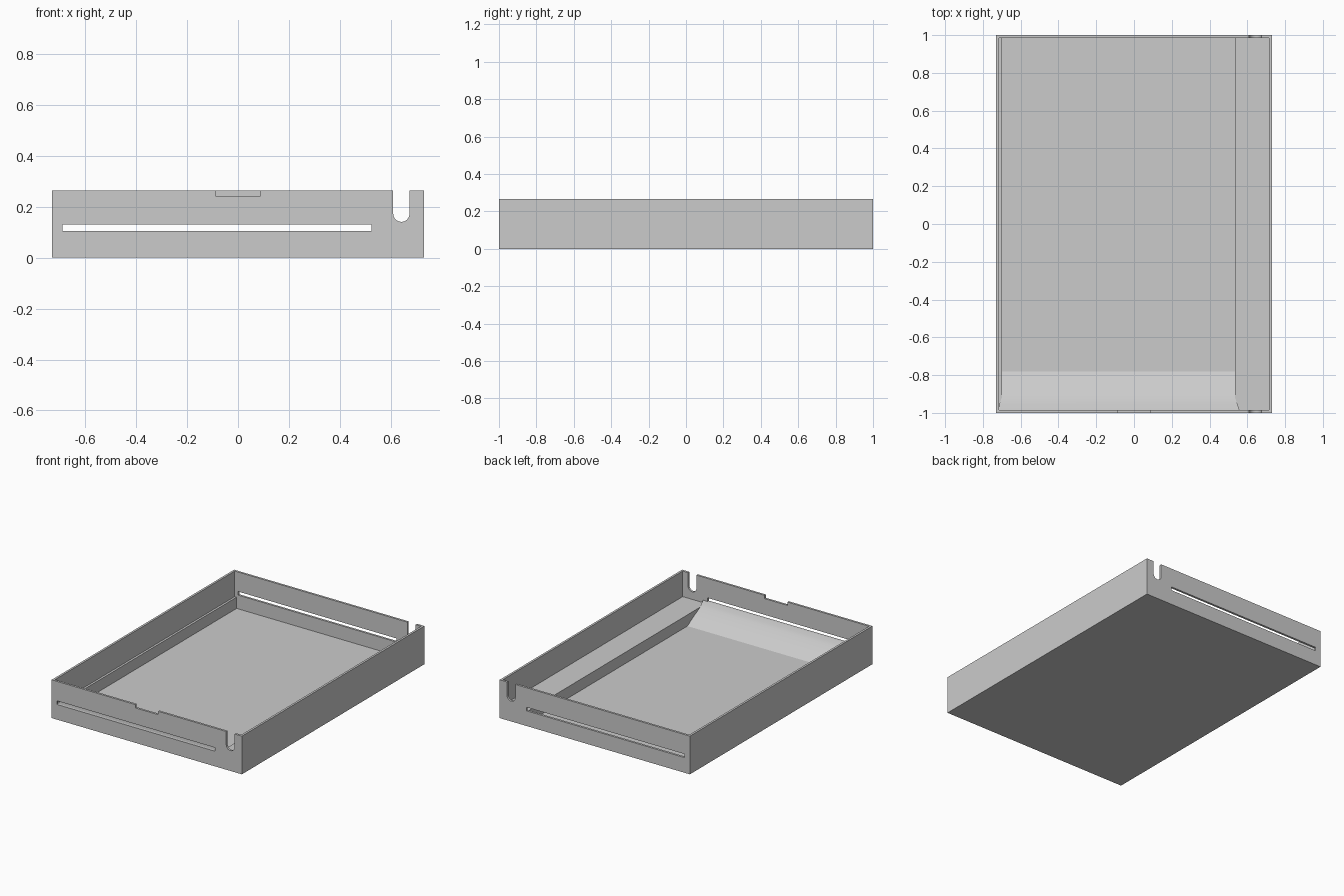
import bpy, bmesh, math

if "Cube" in bpy.data.objects:
    bpy.data.objects.remove(bpy.data.objects["Cube"])

grey = bpy.data.materials.new("light_grey")
grey.use_nodes = True
colour = (0.6, 0.6, 0.6, 1)
grey.diffuse_color = colour
grey.node_tree.nodes["Principled BSDF"].inputs["Base Color"].default_value = colour

HALF_X, HALF_Y, HEIGHT = 0.73, 1.0, 0.265
WALL, FLOOR, LEDGE = 0.015, 0.01, 0.088
POCKET_LEFT, POCKET_RIGHT = -0.70, 0.535
IN_X, IN_Y = HALF_X - WALL, HALF_Y - WALL
ABOVE = HEIGHT + 0.1


def make_object(name, bm):
    bmesh.ops.recalc_face_normals(bm, faces=bm.faces)
    mesh = bpy.data.meshes.new(name)
    bm.to_mesh(mesh)
    bm.free()
    mesh.materials.append(grey)
    ob = bpy.data.objects.new(name, mesh)
    bpy.context.collection.objects.link(ob)
    return ob


def prism(name, outline, y0, y1):
    """Extrude an x-z outline along y."""
    bm = bmesh.new()
    face = bm.faces.new([bm.verts.new((x, y0, z)) for x, z in outline])
    new = bmesh.ops.extrude_face_region(bm, geom=[face])["geom"]
    verts = [v for v in new if isinstance(v, bmesh.types.BMVert)]
    bmesh.ops.translate(bm, verts=verts, vec=(0, y1 - y0, 0))
    return make_object(name, bm)


def box(name, x0, x1, y0, y1, z0, z1):
    return prism(name, [(x0, z0), (x1, z0), (x1, z1), (x0, z1)], y0, y1)


def cut(target, cutter):
    mod = target.modifiers.new("cut", "BOOLEAN")
    mod.operation = "DIFFERENCE"
    mod.solver = "EXACT"
    mod.object = cutter
    bpy.context.view_layer.objects.active = target
    bpy.ops.object.modifier_apply(modifier=mod.name)
    bpy.data.objects.remove(cutter)


# Tray body with its upper cavity and deeper pocket
tray = box("tray_body", -HALF_X, HALF_X, -HALF_Y, HALF_Y, 0, HEIGHT)
cut(tray, box("upper_cavity", -IN_X, IN_X, -IN_Y, IN_Y, LEDGE, ABOVE))
cut(tray, box("pocket", POCKET_LEFT, POCKET_RIGHT, -IN_Y, IN_Y, FLOOR, ABOVE))

# Long slot through the front and back walls
cut(tray, box("slot", -0.69, 0.525, -1.1, 1.1, 0.105, 0.13))

# Round-bottomed notch through both end walls
mid, radius, centre_z, steps = 0.642, 0.032, 0.173, 16
arc = [(mid + radius * math.cos(a), centre_z + radius * math.sin(a))
       for a in (math.pi + math.pi * i / steps for i in range(steps + 1))]
cut(tray, prism("round_notch", arc + [(mid + radius, ABOVE), (mid - radius, ABOVE)], -1.1, 1.1))

# Shallow finger notch in the front rim
cut(tray, box("finger_notch", -0.088, 0.088, -1.1, -0.9, 0.242, ABOVE))

# Curved ramp from the pocket floor up to the front slot, flared at its end
sections = [(-0.78, FLOOR, 0), (-0.85, 0.052, 0), (-0.92, LEDGE, 0),
            (-0.95, 0.098, 0.012), (-IN_Y, 0.105, 0.023)]
bm = bmesh.new()
rings = []
for y, z, flare in sections:
    left, right = max(POCKET_LEFT - flare, -IN_X), POCKET_RIGHT + flare
    rings.append([bm.verts.new(p) for p in
                  ((left, y, 0.004), (right, y, 0.004), (right, y, z), (left, y, z))])
for a, b in zip(rings, rings[1:]):
    for i in range(4):
        j = (i + 1) % 4
        bm.faces.new((a[i], a[j], b[j], b[i]))
bm.faces.new(rings[0])
bm.faces.new(rings[-1])
ramp = make_object("front_ramp", bm)

# Smooth the curved surfaces, keeping hard edges
for ob in (tray, ramp):
    bpy.ops.object.select_all(action="DESELECT")
    ob.select_set(True)
    bpy.context.view_layer.objects.active = ob
    bpy.ops.object.shade_smooth_by_angle(angle=math.radians(25))
